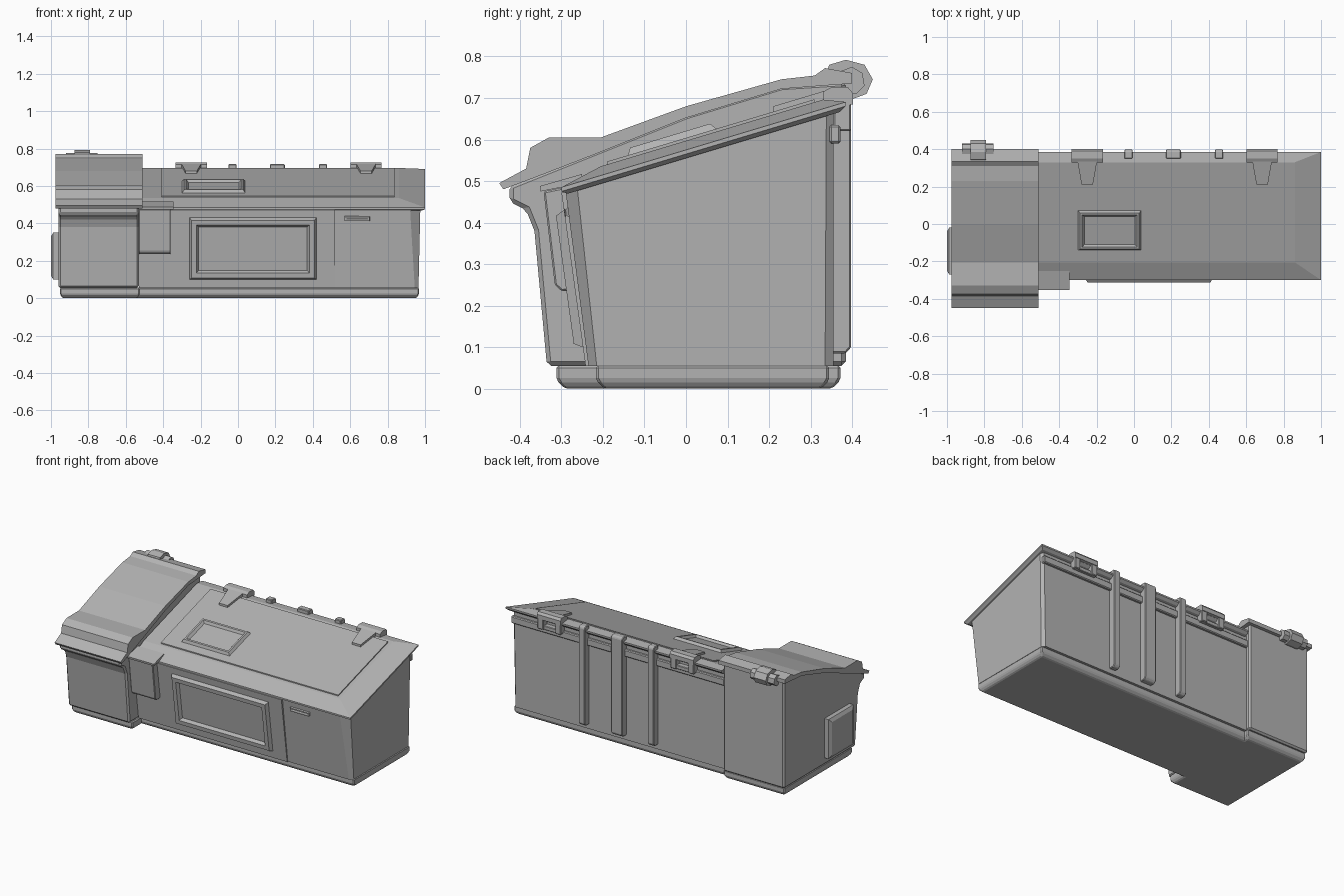
import bpy, bmesh, math
from mathutils import Matrix

old = bpy.data.objects.get("Cube")
if old:
    bpy.data.objects.remove(old, do_unlink=True)

grey = bpy.data.materials.new("plain_grey")
grey.use_nodes = True
GREY = (0.45, 0.45, 0.45, 1)
grey.diffuse_color = GREY
grey.node_tree.nodes["Principled BSDF"].inputs["Base Color"].default_value = GREY


def loft(name, rings, matrix=None, bevel=0):
    """Skin a stack of matching rings and cap both ends."""
    bm = bmesh.new()
    loops = [[bm.verts.new(p) for p in ring] for ring in rings]
    n = len(loops[0])
    for a, b in zip(loops, loops[1:]):
        for i in range(n):
            j = (i + 1) % n
            bm.faces.new((a[i], a[j], b[j], b[i]))
    bm.faces.new(loops[0][::-1])
    bm.faces.new(loops[-1])
    bmesh.ops.recalc_face_normals(bm, faces=bm.faces)
    mesh = bpy.data.meshes.new(name)
    bm.to_mesh(mesh)
    bm.free()
    mesh.materials.append(grey)
    obj = bpy.data.objects.new(name, mesh)
    bpy.context.collection.objects.link(obj)
    if matrix:
        obj.matrix_world = matrix
    if bevel:
        mod = obj.modifiers.new("Bevel", "BEVEL")
        mod.width = bevel
        mod.segments = 1
        mod.limit_method = "ANGLE"
    return obj


def rect(x0, x1, y0, y1, z):
    """Rectangle ring; z is a height or a function of y."""
    f = z if callable(z) else (lambda y: z)
    return [(x, y, f(y)) for x, y in ((x0, y0), (x1, y0), (x1, y1), (x0, y1))]


def box(name, x, y, z, bevel=0):
    return loft(name, [rect(*x, *y, h) for h in z], None, bevel)


def prism(name, profile, x0, x1, bevel=0):
    """Extrude a side profile of (y, z) points along x."""
    return loft(name, [[(x, y, z) for y, z in profile] for x in (x0, x1)], None, bevel)


def frame(name, w, h, depth, rim, floor, matrix):
    """Raised rim with a sunken panel, flat in its local plane."""
    steps = ((0, 0), (0.012, depth), (rim - 0.012, depth), (rim, floor))
    rings = [rect(i - w / 2, w / 2 - i, i - h / 2, h / 2 - i, z) for i, z in steps]
    return loft(name, rings, matrix)


def roof(offset):
    return lambda y: 0.575 + 0.3 * y + offset


# Long body with chamfered end corners
bottom = [(-.53, -.235), (.945, -.235), (.965, -.215), (.965, .335), (.95, .355), (-.53, .355)]
top = [(-.53, -.285), (.92, -.29), (.975, -.262), (.975, .338), (.96, .355), (-.53, .355)]
under = roof(-0.012)
loft("long_body", [[(x, y, .055) for x, y in bottom],
                   [(x, y, under(y)) for x, y in top]])
prism("front_panel", [(-.2, .055), (-.242, .055), (-.3, .472), (-.2, .5)], -.53, .515)

# Sloping lid with hipped edges and raised panel
loft("long_lid", [rect(-.52, .985, -.285, .37, roof(-.02)),
                  rect(-.52, 1, -.3, .385, roof(-.01)),
                  rect(-.52, 1, -.3, .385, roof(0)),
                  rect(-.52, .86, -.205, .33, roof(.022))])
loft("lid_panel", [rect(-.41, .838, -.19, .31, roof(.015)),
                   rect(-.41, .838, -.19, .31, roof(.029))])
slope = Matrix.Rotation(math.atan(.3), 4, "X")
frame("lid_handle", .34, .225, .018, .035, .004,
      Matrix.Translation((-.13, -.033, roof(.027)(-.033))) @ slope)
box("lid_grip", (-.25, -.01), (-.105, -.085), (.55, .574), .005)

# Front window frame and slot
lean = Matrix.Rotation(math.radians(90) + math.atan(.058 / .417), 4, "X")
frame("window_frame", .68, .335, .022, .05, .004, Matrix.Translation((.08, -.27, .265)) @ lean)
frame("front_slot", .14, .03, .012, .015, .004, Matrix.Translation((.637, -.281, .425)) @ lean)

# Small box beside the tall end
prism("front_box", [(-.22, .24), (-.3, .235), (-.316, .25), (-.343, .475), (-.22, .5)], -.53, -.36, .004)
prism("front_box_cap", [(-.25, .495), (-.35, .475), (-.352, .488), (-.25, .517)], -.53, -.345)

# Tall end section
prism("tall_body", [(-.335, .055), (-.365, .38), (-.385, .43), (-.425, .45), (-.425, .49),
                    (-.2, .58), (0, .66), (.23, .73), (.385, .74), (.385, .055)], -.96, -.53, .01)
prism("tall_cover", [(-.44, .48), (-.45, .495), (-.385, .53), (-.375, .58), (-.33, .605),
                     (-.205, .605), (0, .68), (.23, .745), (.31, .754), (.335, .772), (.4, .76),
                     (.4, .735), (.23, .722), (0, .652), (-.2, .572), (-.36, .51)], -.975, -.51)
side_x = Matrix.Translation((-.96, -.145, .225)) @ Matrix.Rotation(math.radians(-90), 4, "Y")
loft("side_box", [rect(-.125, .125, -.125, .125, 0), rect(-.125, .125, -.125, .125, .028),
                  rect(-.105, .105, -.105, .105, .04)], side_x)

# Stepped bases
for name, x0, x1, y0, y1 in (("long_base", -.6, .968, -.217, .345),
                             ("tall_base", -.952, -.525, -.312, .372)):
    loft(name, [rect(x0 + .015, x1 - .015, y0 + .02, y1 - .02, 0),
                rect(x0, x1, y0, y1, .02), rect(x0, x1, y0, y1, .056)], None, .006)

# Back rail and ribs
box("back_rail", (-.53, .972), (.345, .372), (.59, .635), .005)
for name, x, w in (("rib_right", -.03, .022), ("rib_middle", .21, .04), ("rib_left", .455, .022)):
    prism(name, [(.35, .085), (.385, .085), (.398, .1), (.398, .705), (.39, .717), (.35, .717)],
          x - w, x + w, .004)

# Lid hinges
for side, x in (("right", -.25), ("left", .685)):
    prism("hinge_bar_" + side, [(.33, .67), (.33, .715), (.35, .726), (.39, .726), (.402, .712), (.402, .685)],
          x - .083, x + .083)
    strap = [(x - .03, .21), (x + .03, .21), (x + .055, .35), (x - .055, .35)]
    loft("hinge_strap_" + side, [[(a, b, roof(o)(b)) for a, b in strap] for o in (.01, .042)])
    for s in (-1, 1):
        c = x + s * .062
        box("hinge_lug_" + side, (c - .02, c + .02), (.355, .398), (.62, .7), .004)
    box("hinge_pin_" + side, (x - .05, x + .05), (.355, .39), (.62, .645), .003)

# Tall cover hinge
prism("cover_hinge", [(.34, .765), (.345, .78), (.385, .792), (.43, .78), (.45, .745),
                      (.435, .71), (.4, .697), (.38, .7), (.38, .75)], -.875, -.79)
prism("cover_hinge_bar", [(.36, .76), (.4, .775), (.425, .76), (.43, .73), (.41, .71), (.38, .71)], -.92, -.75)
